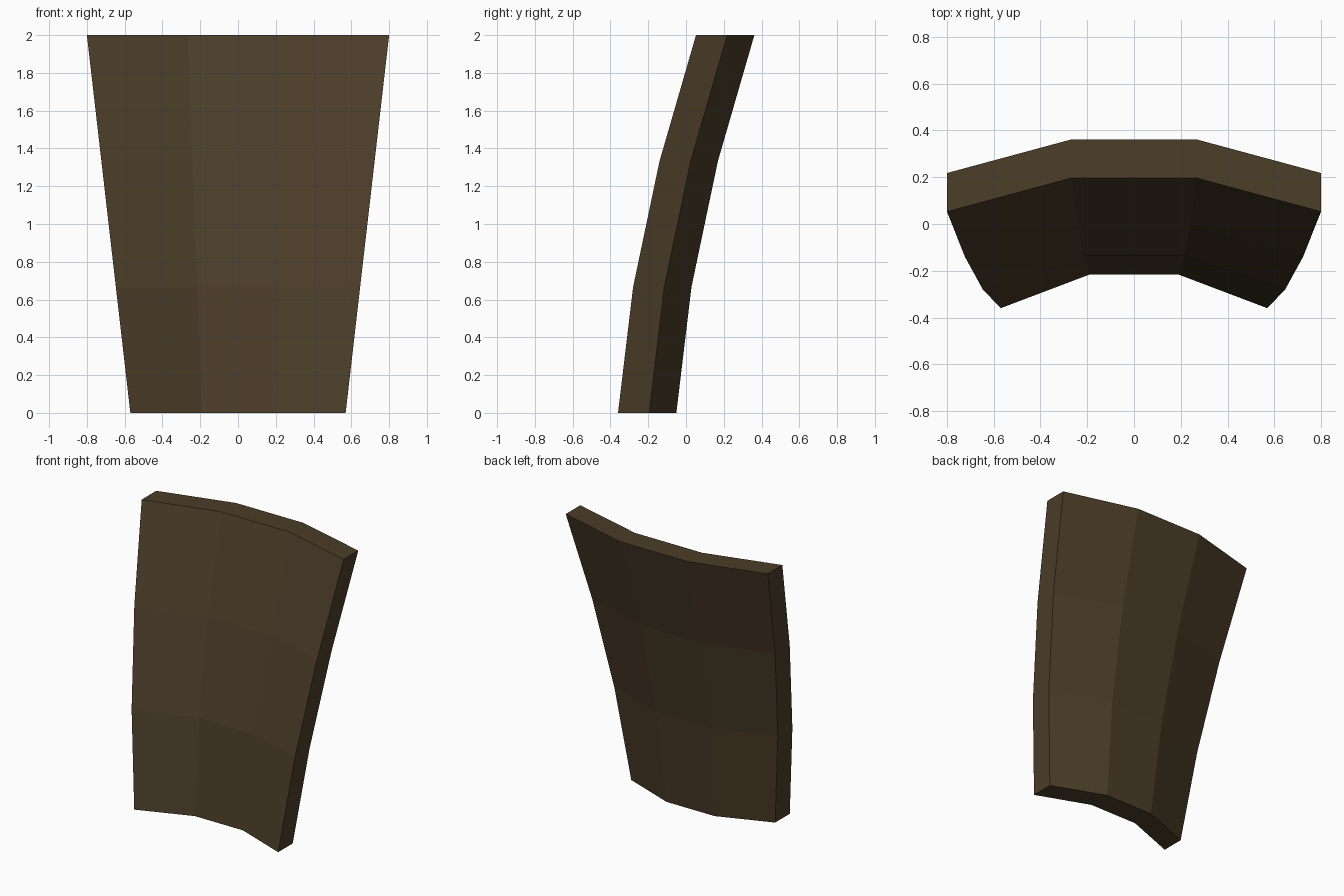
import bpy, bmesh

if "Cube" in bpy.data.objects:
    bpy.data.objects.remove(bpy.data.objects["Cube"])

# Curved tapered panel: 3 x 3 flat facets, thickened front to back
ROWS_Y = [-0.36, -0.28, -0.14, 0.053]   # front corner depth at each height
BOW, THICK = 0.144, 0.165

mat = bpy.data.materials.new("dark brown")
mat.diffuse_color = (0.072, 0.047, 0.022, 1)
mat.use_nodes = True
mat.node_tree.nodes["Principled BSDF"].inputs["Base Color"].default_value = mat.diffuse_color

bm = bmesh.new()
layers = []
for depth in (0, THICK):
    grid = []
    for i, y in enumerate(ROWS_Y):
        half = 0.57 + 0.23 * i / 3
        grid.append([bm.verts.new((half * s, y + depth + (BOW if abs(s) < 0.5 else 0), 2 * i / 3))
                     for s in (-1, -1 / 3, 1 / 3, 1)])
    layers.append(grid)
front, back = layers

# Front and back facets
for i in range(3):
    for j in range(3):
        for g in layers:
            bm.faces.new((g[i][j], g[i][j + 1], g[i + 1][j + 1], g[i + 1][j]))

# Rim: bottom, top and both sides
for k in range(3):
    for e in (0, 3):
        bm.faces.new((front[e][k], front[e][k + 1], back[e][k + 1], back[e][k]))
        bm.faces.new((front[k][e], front[k + 1][e], back[k + 1][e], back[k][e]))
bmesh.ops.recalc_face_normals(bm, faces=bm.faces)

mesh = bpy.data.meshes.new("curved_panel")
bm.to_mesh(mesh)
bm.free()
mesh.materials.append(mat)
bpy.context.collection.objects.link(bpy.data.objects.new("curved_panel", mesh))
